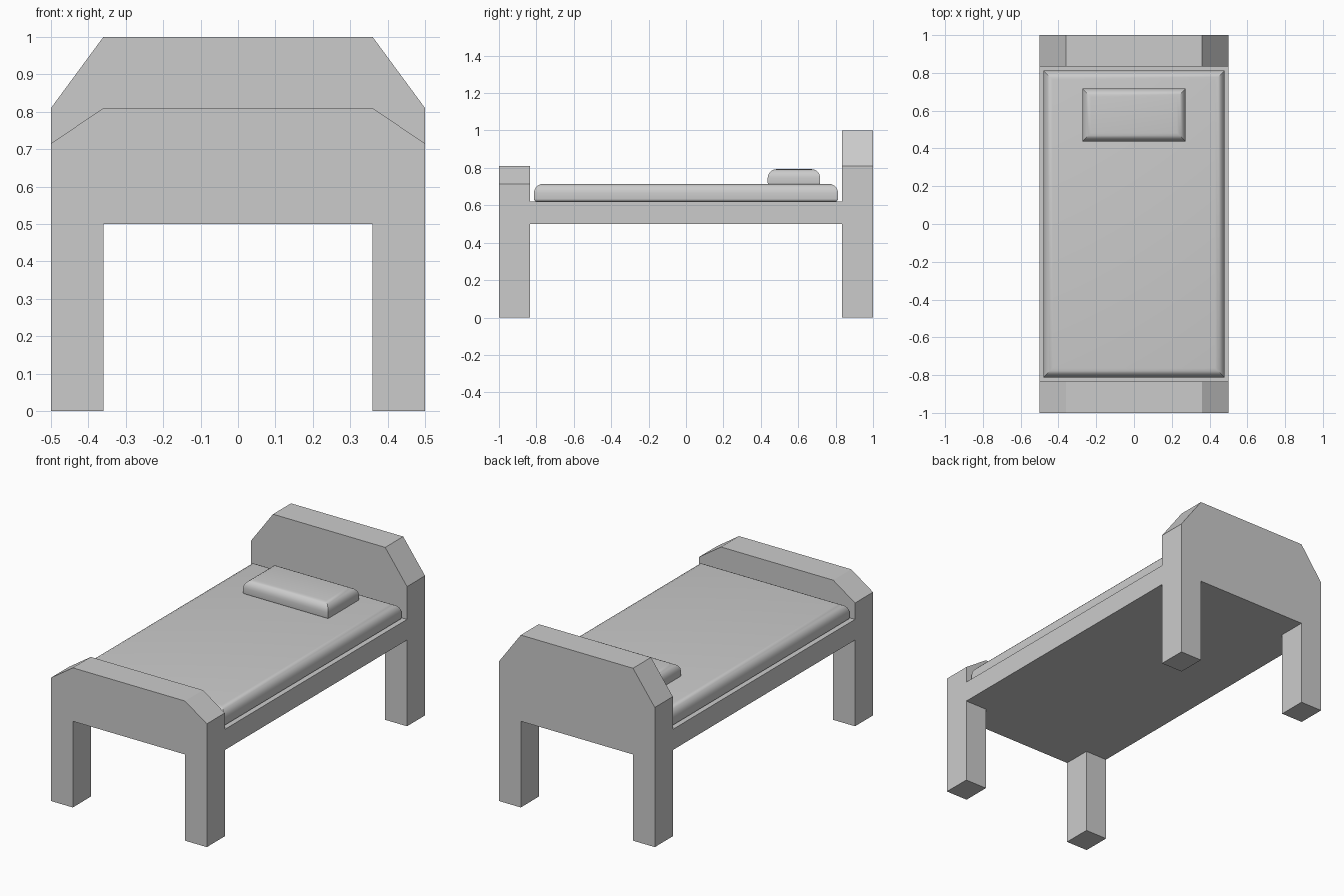
import bpy
import bmesh
from math import radians

if "Cube" in bpy.data.objects:
    bpy.data.objects.remove(bpy.data.objects["Cube"])


def finish(name, bm):
    bmesh.ops.recalc_face_normals(bm, faces=bm.faces)
    mesh = bpy.data.meshes.new(name)
    bm.to_mesh(mesh)
    bm.free()
    obj = bpy.data.objects.new(name, mesh)
    bpy.context.collection.objects.link(obj)
    return obj


def end_board(name, y0, y1, shoulder, top):
    """Arched board and its two legs, extruded from one mirrored outline."""
    half = [(0.36, 0.5), (0.36, 0), (0.5, 0), (0.5, shoulder), (0.36, top)]
    outline = half + [(-x, z) for x, z in reversed(half)]
    bm = bmesh.new()
    face = bm.faces.new([bm.verts.new((x, y0, z)) for x, z in outline])
    ext = bmesh.ops.extrude_face_region(bm, geom=[face], use_keep_orig=True)
    verts = [v for v in ext["geom"] if isinstance(v, bmesh.types.BMVert)]
    bmesh.ops.translate(bm, verts=verts, vec=(0, y1 - y0, 0))
    return finish(name, bm)


def block(name, lo, hi, top_round=0.0, bottom_round=0.0):
    """Box with optional rounding along its top and bottom rims."""
    bm = bmesh.new()
    bmesh.ops.create_cube(bm, size=1)
    for v in bm.verts:
        v.co = [(a + b) / 2 + c * (b - a) for a, b, c in zip(lo, hi, v.co)]
    for radius, z in ((top_round, hi[2]), (bottom_round, lo[2])):
        if radius:
            rim = [e for e in bm.edges if all(abs(v.co.z - z) < 1e-5 for v in e.verts)]
            bmesh.ops.bevel(bm, geom=rim, offset=radius, segments=5,
                            profile=0.5, affect='EDGES')
    obj = finish(name, bm)
    if top_round:
        bpy.ops.object.select_all(action='DESELECT')
        obj.select_set(True)
        bpy.context.view_layer.objects.active = obj
        bpy.ops.object.shade_smooth_by_angle(angle=radians(35))
    return obj


# Wooden frame
end_board("headboard", 0.835, 1.0, 0.81, 1.0)
end_board("footboard", -1.0, -0.835, 0.715, 0.81)
block("bed_base", (-0.5, -0.835, 0.5), (0.5, 0.835, 0.62))

# Bedding
block("mattress", (-0.48, -0.813, 0.62), (0.48, 0.813, 0.715), 0.05, 0.015)
block("pillow", (-0.273, 0.437, 0.71), (0.273, 0.717, 0.793), 0.045, 0.01)
